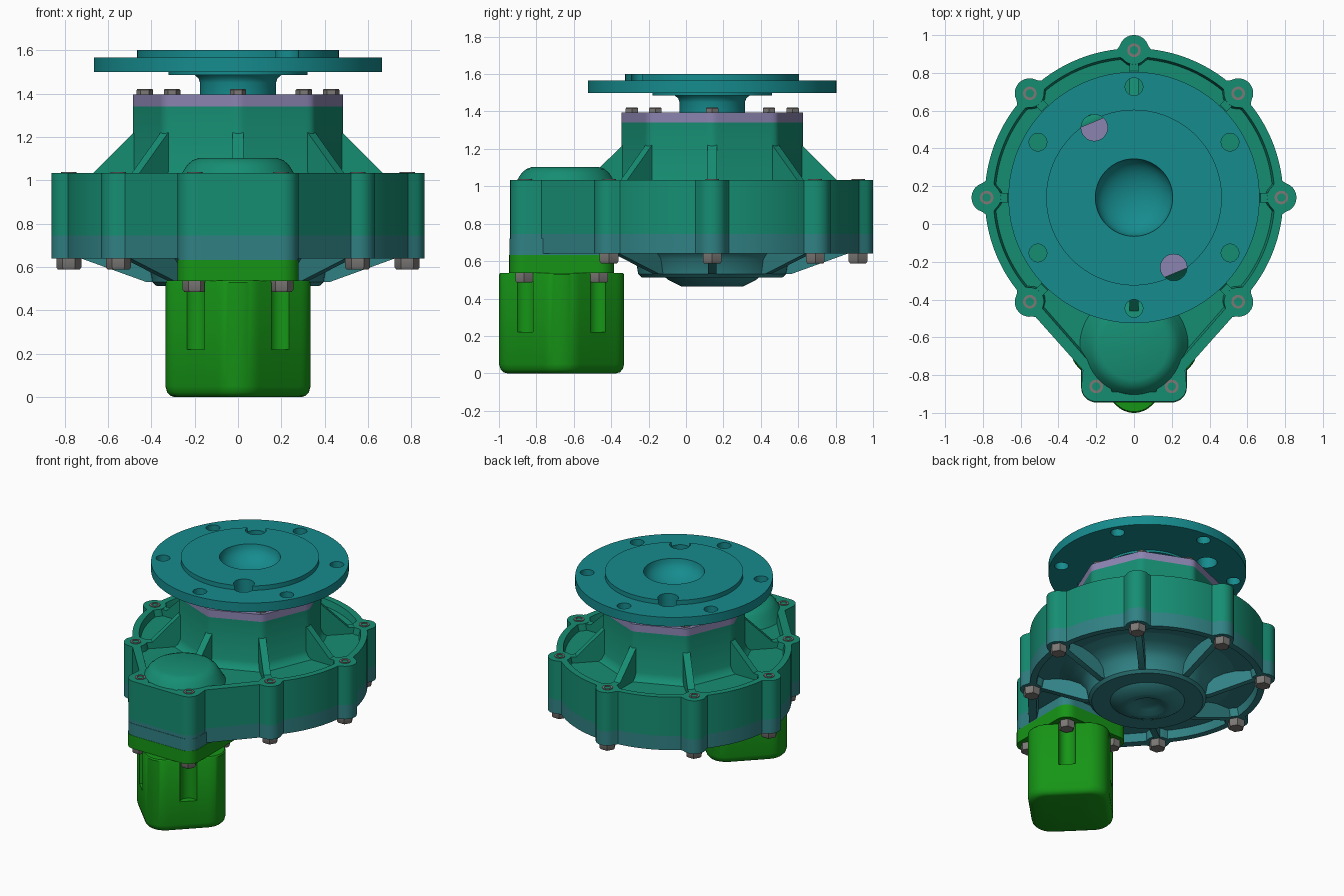
import bpy, bmesh
from math import sin, cos, pi, sqrt, radians
from mathutils import Vector

if "Cube" in bpy.data.objects:
    bpy.data.objects.remove(bpy.data.objects["Cube"])

CY = 0.14      # y of the main axis
MY = -0.665    # y of the motor axis


def material(name, rgb):
    m = bpy.data.materials.new(name)
    m.diffuse_color = (*rgb, 1)
    m.use_nodes = True
    m.node_tree.nodes["Principled BSDF"].inputs["Base Color"].default_value = m.diffuse_color
    return m


GREEN = material("housing_green", (0.008, 0.27, 0.17))
TEAL = material("flange_teal", (0.008, 0.26, 0.27))
BLUE = material("cover_blue", (0.03, 0.22, 0.23))
LILAC = material("plate_lilac", (0.26, 0.23, 0.44))
MOTOR = material("motor_green", (0.008, 0.3, 0.008))
STEEL = material("bolt_steel", (0.2, 0.19, 0.18))


def polar(r, deg):
    return Vector((r * cos(radians(deg)), r * sin(radians(deg))))


def loft(bm, rings):
    """Skin a list of (loop, z) and cap both ends."""
    vs = [[bm.verts.new((p.x, p.y, z)) for p in loop] for loop, z in rings]
    n = len(vs[0])
    for a, b in zip(vs, vs[1:]):
        for i in range(n):
            j = (i + 1) % n
            bm.faces.new((a[i], a[j], b[j], b[i]))
    bm.faces.new(vs[0][::-1])
    bm.faces.new(vs[-1])


def lathe(bm, profile, c, n=96):
    c = Vector(c)
    loft(bm, [([c + polar(r, 360 * i / n) for i in range(n)], z) for r, z in profile])


def finish(name, bm, mat):
    bmesh.ops.recalc_face_normals(bm, faces=bm.faces)
    me = bpy.data.meshes.new(name)
    bm.to_mesh(me)
    bm.free()
    ob = bpy.data.objects.new(name, me)
    bpy.context.collection.objects.link(ob)
    if mat:
        me.materials.append(mat)
    smooth(ob)
    return ob


def smooth(ob):
    bpy.ops.object.select_all(action='DESELECT')
    ob.select_set(True)
    bpy.context.view_layer.objects.active = ob
    bpy.ops.object.shade_smooth_by_angle(angle=radians(35))


def cut(ob, bm):
    cutter = finish("cutter", bm, None)
    cutter.hide_render = True
    mod = ob.modifiers.new("cut", 'BOOLEAN')
    mod.operation, mod.object, mod.solver = 'DIFFERENCE', cutter, 'EXACT'
    bpy.context.view_layer.objects.active = ob
    bpy.ops.object.modifier_apply(modifier=mod.name)
    bpy.data.objects.remove(cutter)
    smooth(ob)


def outline(circles, poly, n, centre, bosses=()):
    """Radial outline of a union of circles and a polygon, indented by bosses."""
    pts = []
    for i in range(n):
        d = polar(1, 360 * (i + 0.5) / n)
        r = 0
        for c, q in circles:
            b = d.dot(c)
            k = b * b - c.dot(c) + q * q
            if k >= 0:
                r = max(r, b + sqrt(k))
        for p, q in zip(poly, poly[1:] + poly[:1]):
            e = q - p
            den = d.cross(e)
            if abs(den) > 1e-9 and -1e-6 <= p.cross(d) / den <= 1 + 1e-6:
                r = max(r, p.cross(e) / den)
        for c, q in bosses:
            b = d.dot(c)
            k = b * b - c.dot(c) + q * q
            if k >= 0 and b > 0:
                r = min(r, b - sqrt(k))
        pts.append(Vector(centre) + d * r)
    return pts


def hull(centres, q, n, centre):
    """Outline of a belt pulled round equal circles (counter-clockwise)."""
    poly = []
    for a, b in zip(centres, centres[1:] + centres[:1]):
        e = (b - a).normalized()
        nrm = Vector((e.y, -e.x)) * q
        poly += [a + nrm, b + nrm]
    return outline([(c, q) for c in centres], poly, n, centre)


def grow(loop, s, centre):
    c = Vector(centre)
    return [c + (p - c) * s for p in loop]


def rib(bm, profile, deg, w):
    """Upright web with an (r, z) profile, standing radially about the main axis."""
    d, s = polar(1, deg), polar(w / 2, deg + 90)
    sides = []
    for k in (-1, 1):
        sides.append([bm.verts.new((d.x * r + s.x * k, CY + d.y * r + s.y * k, z)) for r, z in profile])
    a, b = sides
    n = len(a)
    bm.faces.new(a)
    bm.faces.new(b[::-1])
    for i in range(n):
        j = (i + 1) % n
        bm.faces.new((a[i], b[i], b[j], a[j]))


# Shared lobed outline of housing and cover
AX, MX = (0, CY), (0, MY)
main_bolts = [polar(0.78, a) for a in (-45, 0, 45, 90, 135, 180, 225)]
tail_bolts = [Vector((x, -1.0)) for x in (-0.2, 0.2)]
lobes = main_bolts + tail_bolts


def tail(pts):
    return [Vector(p) for p in pts] + [Vector((-x, y)) for x, y in pts[::-1]]


N = 360
outer = outline([(Vector((0, 0)), 0.79)] + [(c, 0.08) for c in lobes],
                tail([(0.55, -0.6), (0.265, -0.92), (0.2, -1.08)]), N, AX)
inner = outline([(Vector((0, 0)), 0.745)], tail([(0.5, -0.57), (0.22, -0.89), (0.15, -1.03)]),
                N, AX, [(c, 0.075) for c in lobes])

# Gear housing: rimmed tray, lobed neck, motor-side dome and ribs
bm = bmesh.new()
loft(bm, [(outer, 0.745), (outer, 1.033), (inner, 1.033), (grow(inner, 0.985, AX), 0.985)])
ring8 = [polar(0.43, 45 * i) for i in range(8)]
neck = hull(ring8, 0.055, 192, AX)
loft(bm, [(grow(neck, 1.1, AX), 0.98), (grow(neck, 1.04, AX), 1.0), (neck, 1.04), (neck, 1.34)])
lathe(bm, [(0.29, 0.98), (0.26, 1.03), (0.235, 1.07), (0.21, 1.092), (0.18, 1.103)], (0, -0.645))
for a in range(0, 360, 45):
    rib(bm, [(0.42, 0.97), (0.42, 1.23), (0.48, 1.22), (0.67, 1.031), (0.72, 1.031), (0.72, 0.97)], a, 0.05)
finish("gear_housing", bm, GREEN)

# Bottom cover: rimmed tray, stepped hub, ribs and motor pad
bm = bmesh.new()
loft(bm, [(outer, 0.745), (outer, 0.64), (inner, 0.64), (grow(inner, 0.985, AX), 0.70)])
lathe(bm, [(0.64, 0.71), (0.52, 0.685), (0.45, 0.655), (0.41, 0.61), (0.395, 0.53), (0.375, 0.512),
           (0.25, 0.512), (0.235, 0.5), (0.165, 0.465), (0.12, 0.465), (0.08, 0.49), (0.02, 0.497)], AX)
for a in range(0, 360, 45):
    if a != 270:
        rib(bm, [(0.38, 0.72), (0.38, 0.53), (0.42, 0.53), (0.73, 0.642), (0.73, 0.72)], a, 0.045)
square = [Vector((0.2, -0.2)), Vector((0.2, 0.2)), Vector((-0.2, 0.2)), Vector((-0.2, -0.2))]
pad = hull(square, 0.078, 120, MX)
loft(bm, [(pad, 0.632), (pad, 0.72)])
finish("bottom_cover", bm, BLUE)

# Bearing plate on the neck
bm = bmesh.new()
loft(bm, [(neck, 1.34), (neck, 1.395)])
finish("bearing_plate", bm, LILAC)

# Output flange with dished centre and drilled holes
bm = bmesh.new()
dish = [(0.205 * cos(radians(t)), 1.6 - 0.13 * sin(radians(t))) for t in range(0, 88, 12)]
lathe(bm, [(0.175, 1.38), (0.175, 1.45), (0.182, 1.47), (0.2, 1.485), (0.32, 1.485), (0.32, 1.5),
           (0.665, 1.5), (0.665, 1.567), (0.465, 1.567), (0.465, 1.6)] + dish, AX, 128)
flange = finish("output_flange", bm, TEAL)
bm = bmesh.new()
for i in range(6):
    lathe(bm, [(0.047, 1.45), (0.047, 1.65)], Vector(AX) + polar(0.587, 30 + 60 * i), 32)
for s in (1, -1):
    lathe(bm, [(0.07, 1.45), (0.07, 1.65)], (-0.21 * s, CY + 0.37 * s), 32)
cut(flange, bm)

# Motor body (rounded square set on its corner) with bolt grooves
bm = bmesh.new()
body = hull([polar(0.205, a) for a in (0, 90, 180, 270)], 0.13, 120, MX)
loft(bm, [(grow(body, s, MX), z) for s, z in
          ((0.87, 0), (0.93, 0.006), (0.975, 0.022), (1, 0.05), (1, 0.528), (0.98, 0.537))])
motor = finish("motor_body", bm, MOTOR)
bm = bmesh.new()
for c in square:
    lathe(bm, [(0.058, 0.22), (0.058, 0.6)], Vector(MX) + c, 32)
cut(motor, bm)

# Motor mounting flange
bm = bmesh.new()
mount = hull(square, 0.08, 120, MX)
loft(bm, [(mount, 0.536), (mount, 0.632)])
finish("motor_mount", bm, MOTOR)


# Hex bolts: heads below the housing, on the plate and on the motor
def hex_head(bm, c, r, z0, z1):
    lathe(bm, [(r, z0), (r, z0 + 0.8 * (z1 - z0)), (r * 0.86, z1)], c, 6)


bm = bmesh.new()
for c in main_bolts:
    hex_head(bm, Vector(AX) + c, 0.058, 0.641, 0.588)
for c in lobes:   # hollow bolt ends showing in the top bosses
    lathe(bm, [(0.036, 1.02), (0.036, 1.038), (0.022, 1.038), (0.022, 1.025)], Vector(AX) + c, 24)
finish("housing_bolts", bm, STEEL)

bm = bmesh.new()
for c in ring8:
    hex_head(bm, Vector(AX) + c, 0.038, 1.394, 1.422)
finish("plate_bolts", bm, STEEL)

bm = bmesh.new()
for c in square:
    hex_head(bm, Vector(MX) + c, 0.055, 0.537, 0.485)
finish("motor_bolts", bm, STEEL)
